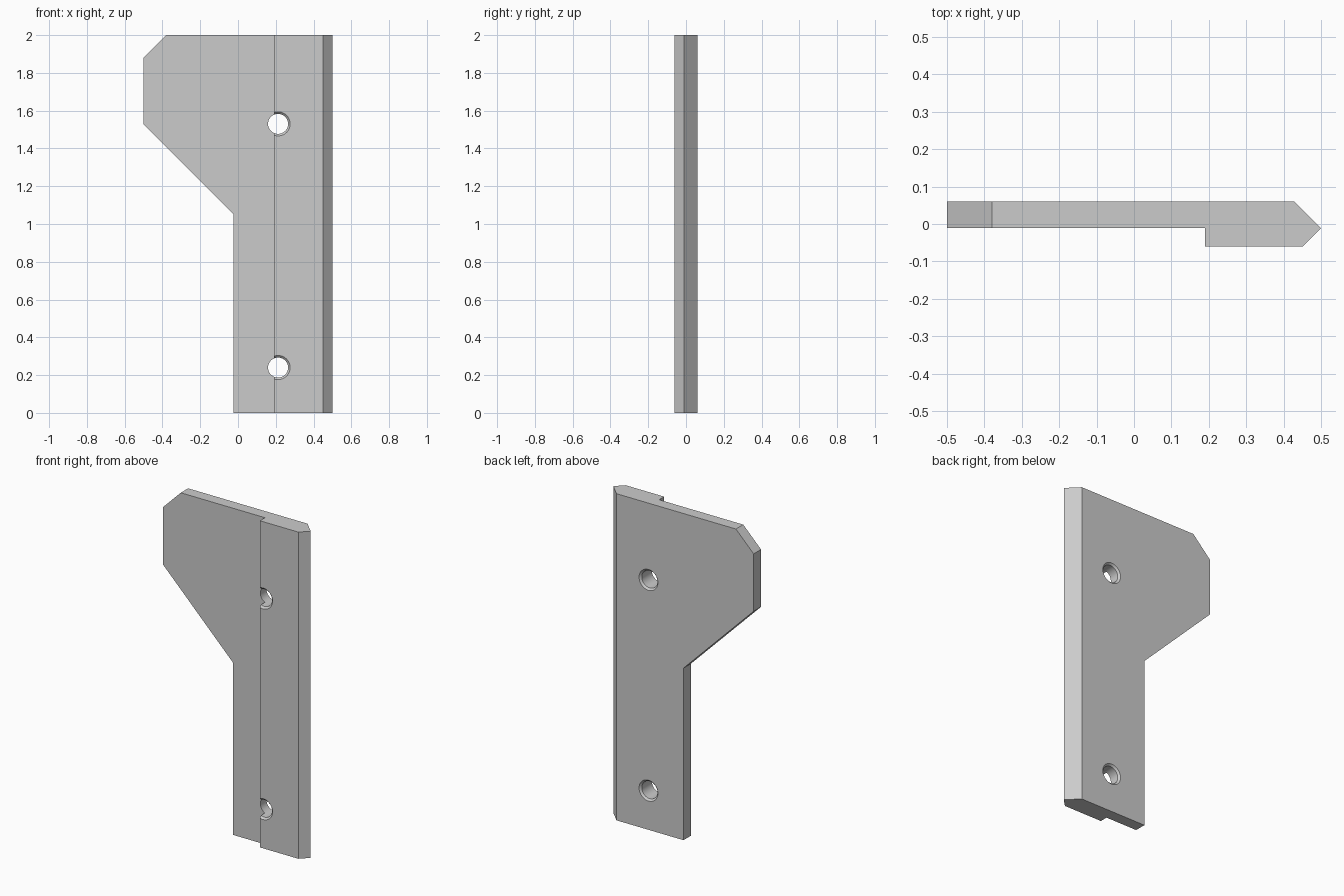
import bpy
import bmesh
import math
from mathutils import Vector

if "Cube" in bpy.data.objects:
    bpy.data.objects.remove(bpy.data.objects["Cube"])

grey = bpy.data.materials.new("plain grey")
grey.diffuse_color = (0.6, 0.6, 0.6, 1)
grey.use_nodes = True
grey.node_tree.nodes["Principled BSDF"].inputs["Base Color"].default_value = grey.diffuse_color


def prism(name, points, direction):
    """Extrude a closed outline of 3D points along a direction."""
    bm = bmesh.new()
    face = bm.faces.new([bm.verts.new(p) for p in points])
    new = bmesh.ops.extrude_face_region(bm, geom=[face])["geom"]
    moved = [g for g in new if isinstance(g, bmesh.types.BMVert)]
    bmesh.ops.translate(bm, verts=moved, vec=Vector(direction))
    return finish(name, bm)


def lathe(name, profile, x, z, sides=48):
    """Spin a (radius, y) profile round a front-to-back axis at x, z."""
    bm = bmesh.new()
    rings = []
    for r, y in profile:
        angles = [2 * math.pi * i / sides for i in range(sides)]
        rings.append([bm.verts.new((x + r * math.cos(a), y, z + r * math.sin(a)))
                      for a in angles])
    for a, b in zip(rings, rings[1:]):
        for i in range(sides):
            j = (i + 1) % sides
            bm.faces.new((a[i], a[j], b[j], b[i]))
    bm.faces.new(rings[0])
    bm.faces.new(rings[-1])
    return finish(name, bm)


def finish(name, bm):
    bmesh.ops.recalc_face_normals(bm, faces=bm.faces[:])
    mesh = bpy.data.meshes.new(name)
    bm.to_mesh(mesh)
    bm.free()
    mesh.materials.append(grey)
    obj = bpy.data.objects.new(name, mesh)
    bpy.context.collection.objects.link(obj)
    return obj


def boolean(target, cutter, operation):
    """Apply a boolean and throw the cutter away."""
    mod = target.modifiers.new("cut", "BOOLEAN")
    mod.operation = operation
    mod.solver = "EXACT"
    mod.object = cutter
    bpy.context.view_layer.objects.active = target
    bpy.ops.object.modifier_apply(modifier=mod.name)
    bpy.data.objects.remove(cutter)


# Bracket: stepped section with a pointed right edge, seen from above
BACK, STEP, FRONT = 0.06, -0.011, -0.06
section = [(-0.6, BACK), (0.429, BACK), (0.5, STEP), (0.451, FRONT),
           (0.19, FRONT), (0.19, STEP), (-0.6, STEP)]
bracket = prism("bracket_plate", [(x, y, 0) for x, y in section], (0, 0, 2))

# Front outline: clipped top corner and sloping arm above a narrow leg
outline = [(-0.025, -0.1), (-0.025, 1.053), (-0.5, 1.528), (-0.5, 1.88),
           (-0.36, 2.02), (-0.36, 2.1), (0.6, 2.1), (0.6, -0.1)]
boolean(bracket, prism("outline_cutter", [(x, -0.2, z) for x, z in outline],
                       (0, 0.4, 0)), "INTERSECT")

# Two screw holes, chamfered at both ends
R, C = 0.053, 0.011
hole = [(R + 2 * C, FRONT - C), (R, FRONT + C), (R, BACK - C), (R + 2 * C, BACK + C)]
for z in (0.24, 1.53):
    boolean(bracket, lathe("hole_cutter", hole, 0.212, z), "DIFFERENCE")

# Smooth hole walls, crisp edges elsewhere
bracket.select_set(True)
bpy.context.view_layer.objects.active = bracket
bpy.ops.object.shade_smooth_by_angle(angle=math.radians(25))
